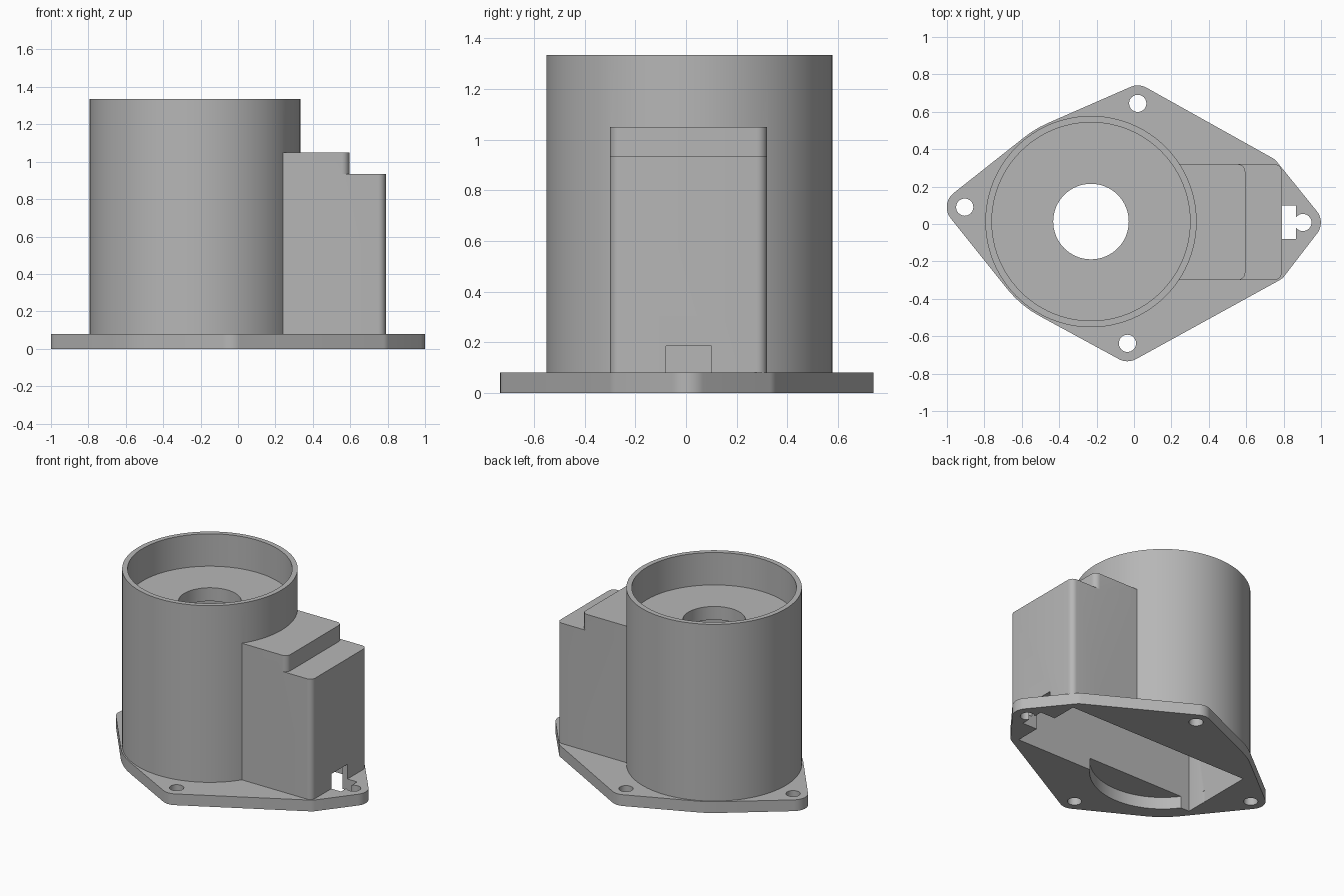
import bpy, bmesh
from math import cos, sin, pi, radians

default = bpy.data.objects.get("Cube")
if default:
    bpy.data.objects.remove(default, do_unlink=True)

grey = bpy.data.materials.new("grey_plastic")
grey.use_nodes = True
colour = (0.47, 0.47, 0.47, 1)
grey.diffuse_color = colour
grey.node_tree.nodes["Principled BSDF"].inputs["Base Color"].default_value = colour


def arc(cx, cy, r, start=0, end=2 * pi, n=32, closed=True):
    steps = n if closed else n - 1
    return [(cx + r * cos(start + (end - start) * i / steps),
             cy + r * sin(start + (end - start) * i / steps)) for i in range(n)]


def rect(x0, x1, y0, y1):
    return [(x0, y0), (x1, y0), (x1, y1), (x0, y1)]


def block(x0, x1, y0, y1, r):
    """Rectangle with rounded corners on its +x end."""
    return ([(x0, y0)] + arc(x1 - r, y0 + r, r, -pi / 2, 0, 7, False)
            + arc(x1 - r, y1 - r, r, 0, pi / 2, 7, False) + [(x0, y1)])


def hull(points):
    """Convex outline around the points, anticlockwise."""
    def half(pts):
        out = []
        for p in pts:
            while len(out) > 1 and ((out[-1][0] - out[-2][0]) * (p[1] - out[-2][1])
                                    - (out[-1][1] - out[-2][1]) * (p[0] - out[-2][0])) <= 1e-7:
                out.pop()
            out.append(p)
        return out[:-1]
    pts = sorted(points)
    return half(pts) + half(pts[::-1])


def extrude(name, outline, z0, z1):
    bm = bmesh.new()
    face = bm.faces.new([bm.verts.new((x, y, z0)) for x, y in outline])
    top = bmesh.ops.extrude_face_region(bm, geom=[face])["geom"]
    bmesh.ops.translate(bm, vec=(0, 0, z1 - z0),
                        verts=[v for v in top if isinstance(v, bmesh.types.BMVert)])
    bmesh.ops.recalc_face_normals(bm, faces=bm.faces)
    mesh = bpy.data.meshes.new(name)
    bm.to_mesh(mesh)
    bm.free()
    mesh.materials.append(grey)
    obj = bpy.data.objects.new(name, mesh)
    bpy.context.collection.objects.link(obj)
    return obj


def combine(target, other, operation):
    mod = target.modifiers.new(other.name, "BOOLEAN")
    mod.operation, mod.solver, mod.object = operation, "EXACT", other
    bpy.context.view_layer.objects.active = target
    bpy.ops.object.modifier_apply(modifier=mod.name)
    bpy.data.objects.remove(other, do_unlink=True)


CX, CY = -0.23, 0.013
screws = [(-0.905, 0.09), (0.02, 0.645), (0.903, 0.008), (-0.035, -0.638)]

# Base flange wrapped around the screw bosses, tube and side box
discs = [(x, y, 0.096) for x, y in screws]
discs += [(CX, CY, 0.575), (0.695, 0.275, 0.09), (0.74, -0.23, 0.08)]
flange = hull([p for d in discs for p in arc(*d, n=64)])
housing = extrude("housing", flange, 0, 0.08)

# Tube and stepped side box
combine(housing, extrude("tube", arc(CX, CY, 0.565, n=96), 0.02, 1.335), "UNION")
combine(housing, extrude("side_box", block(0.0, 0.79, -0.3, 0.32, 0.04), 0.03, 0.935), "UNION")
combine(housing, extrude("box_step", block(0.0, 0.595, -0.3, 0.32, 0.04), 0.04, 1.05), "UNION")

# Cup at the top, with its central hole
cuts = [("cup", arc(CX, CY, 0.53, n=96), 1.105, 1.5),
        ("shaft_hole", arc(CX, CY, 0.202, n=64), 0.5, 1.4),
        # Hollow underside, with a stepped ceiling
        ("tall_cavity", rect(-0.68, 0.555, -0.26, 0.283), -0.1, 1.01),
        ("low_cavity", rect(0.3, 0.75, -0.26, 0.283), -0.2, 0.895),
        ("round_pocket", arc(CX, CY, 0.47, pi * 1.08, pi * 1.92, 40, False), -0.15, 0.085),
        # Cable slot
        ("cable_slot", rect(0.7, 0.866, -0.08, 0.1), -0.25, 0.185)]
cuts += [("screw_hole", arc(x, y, 0.046), -0.3, 0.12) for x, y in screws]
for cut in cuts:
    combine(housing, extrude(*cut), "DIFFERENCE")

bpy.ops.object.select_all(action="DESELECT")
housing.select_set(True)
bpy.context.view_layer.objects.active = housing
bpy.ops.object.shade_smooth_by_angle(angle=radians(30))
